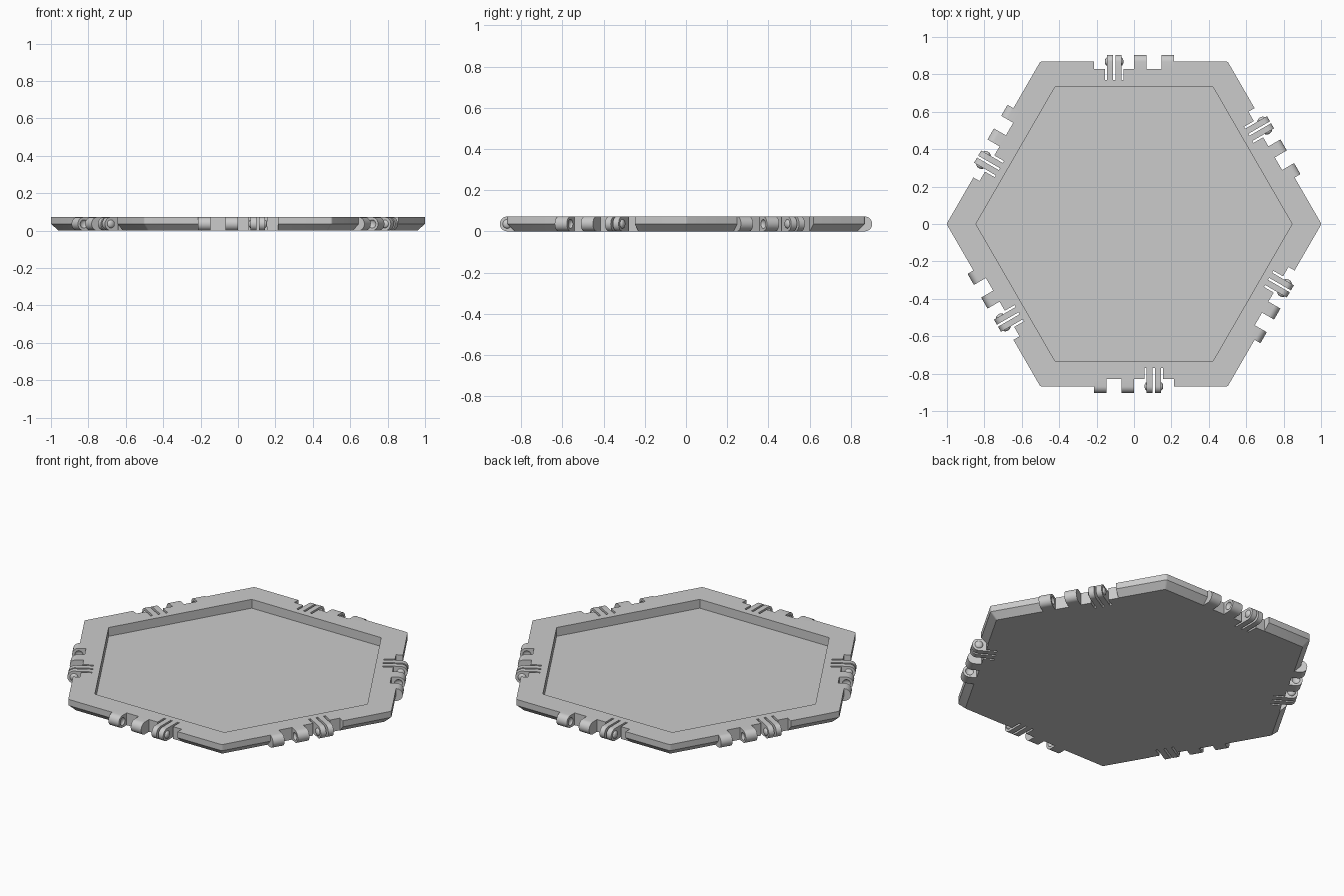
import bpy, bmesh
from math import pi, cos, sin, radians, sqrt
from mathutils import Matrix, Vector

if "Cube" in bpy.data.objects:
    bpy.data.objects.remove(bpy.data.objects["Cube"])

HEIGHT = 0.072
MID = HEIGHT / 2          # hinge axis height and knuckle radius
APOTHEM = 0.868           # hinge axis distance from the centre
NOTCH = 0.83              # notch back wall distance
SLIT_END = 0.77
HALF = 0.214              # half width of the notch
TEETH = [(-HALF, -0.146), (-0.068, 0.0)]
TONGUES = [(0.068, 0.100), (0.112, 0.144)]
SLITS = [0.062, 0.106, 0.150]

grey = bpy.data.materials.new("plain grey")
grey.use_nodes = True
grey.diffuse_color = (0.6, 0.6, 0.6, 1)
grey.node_tree.nodes["Principled BSDF"].inputs["Base Color"].default_value = grey.diffuse_color


def add_object(name, mesh):
    ob = bpy.data.objects.new(name, mesh)
    bpy.context.scene.collection.objects.link(ob)
    return ob


def finish_mesh(bm, name):
    bmesh.ops.recalc_face_normals(bm, faces=bm.faces[:])
    mesh = bpy.data.meshes.new(name)
    bm.to_mesh(mesh)
    bm.free()
    mesh.materials.append(grey)
    return mesh


def smooth(mesh):
    mesh.shade_smooth()
    mesh.set_sharp_from_angle(angle=radians(32))


def hexagon(apothem, rounding=0.0, steps=4):
    """Outline of a hexagon with corners on the x axis, optionally rounded."""
    pts = []
    centre = (apothem - rounding) * 2 / sqrt(3)
    for i in range(6):
        a = i * pi / 3
        c = Vector((centre * cos(a), centre * sin(a)))
        if not rounding:
            pts.append(c)
            continue
        for k in range(steps + 1):
            b = a + (k / steps - 0.5) * pi / 3
            pts.append(c + rounding * Vector((cos(b), sin(b))))
    return pts


def loft(bm, rings):
    """Closed solid through (outline, z) rings."""
    loops = [[bm.verts.new((p.x, p.y, z)) for p in pts] for pts, z in rings]
    n = len(loops[0])
    for lo, hi in zip(loops, loops[1:]):
        for i in range(n):
            j = (i + 1) % n
            bm.faces.new((lo[i], lo[j], hi[j], hi[i]))
    bm.faces.new(loops[0][::-1])
    bm.faces.new(loops[-1])


def box(bm, x0, x1, y0, y1, z0, z1, turn):
    m = (turn @ Matrix.Translation(((x0 + x1) / 2, (y0 + y1) / 2, (z0 + z1) / 2))
         @ Matrix.Diagonal((x1 - x0, y1 - y0, z1 - z0, 1)))
    bmesh.ops.create_cube(bm, size=1, matrix=m)


def knuckle(bm, x0, x1, steps=16):
    """Round-nosed lug running from the notch wall out to the hinge axis."""
    prof = [(-NOTCH, 0)]
    for k in range(steps + 1):
        a = -pi / 2 + pi * k / steps
        prof.append((-APOTHEM - MID * cos(a), MID + MID * sin(a)))
    prof.append((-NOTCH, HEIGHT))
    ends = [[bm.verts.new((x, y, z)) for y, z in prof] for x in (x0, x1)]
    n = len(prof)
    for i in range(n):
        j = (i + 1) % n
        bm.faces.new((ends[0][i], ends[0][j], ends[1][j], ends[1][i]))
    bm.faces.new(ends[0])
    bm.faces.new(ends[1][::-1])


def dome(bm, x, radius=0.022, depth=0.012):
    """Flattened ball lying on the hinge axis."""
    m = (Matrix.Translation((x, -APOTHEM, MID)) @ Matrix.Diagonal((depth, radius, radius, 1))
         @ Matrix.Rotation(pi / 2, 4, 'Y'))
    bmesh.ops.create_uvsphere(bm, u_segments=20, v_segments=10, radius=1, matrix=m)


def carve(ob, cutters):
    """Subtract each cutter mesh and keep the result as plain geometry."""
    helpers = []
    for mesh in cutters:
        cutter = add_object("cutter", mesh)
        cutter.hide_render = True
        helpers.append(cutter)
        mod = ob.modifiers.new("carve", 'BOOLEAN')
        mod.operation, mod.solver, mod.object = 'DIFFERENCE', 'EXACT', cutter
    deps = bpy.context.evaluated_depsgraph_get()
    result = bpy.data.meshes.new_from_object(ob.evaluated_get(deps))
    ob.modifiers.clear()
    ob.data = result
    for cutter in helpers:
        bpy.data.objects.remove(cutter)


TURNS = [Matrix.Rotation(i * pi / 3, 4, 'Z') for i in range(6)]

# Tray body: chamfered underside, straight upper rim
bm = bmesh.new()
loft(bm, [(hexagon(APOTHEM - MID, 0.012), 0),
          (hexagon(APOTHEM, 0.015), MID),
          (hexagon(APOTHEM, 0.015), HEIGHT)])
tray = add_object("tray", finish_mesh(bm, "tray"))

# Pocket, edge notches and clip slits
pocket = bmesh.new()
loft(pocket, [(hexagon(0.732), 0.02), (hexagon(0.732), HEIGHT + 0.1)])
notches, slits = bmesh.new(), bmesh.new()
for turn in TURNS:
    box(notches, -HALF, HALF, -1, -NOTCH, -0.1, 0.2, turn)
    for x in SLITS:
        box(slits, x - 0.006, x + 0.006, -0.9, -SLIT_END, -0.1, 0.2, turn)
carve(tray, [finish_mesh(b, "cutter") for b in (pocket, notches, slits)])
smooth(tray.data)

# Hinge teeth with sockets on their facing sides
bm = bmesh.new()
for x0, x1 in TEETH:
    knuckle(bm, x0, x1)
teeth = add_object("hinge_teeth_1", finish_mesh(bm, "hinge_teeth"))
sockets = bmesh.new()
for x in (TEETH[0][1], TEETH[1][0]):
    dome(sockets, x)
carve(teeth, [finish_mesh(sockets, "cutter")])
smooth(teeth.data)

# Snap clip: two springy tongues with domes on the outer sides
bm = bmesh.new()
for x0, x1 in TONGUES:
    knuckle(bm, x0, x1)
for x in (TONGUES[0][0], TONGUES[1][1]):
    dome(bm, x)
clip = add_object("snap_clip_1", finish_mesh(bm, "snap_clip"))
smooth(clip.data)

# Repeat the hinge around the other five edges
for i, turn in enumerate(TURNS[1:], 2):
    for part, name in ((teeth, "hinge_teeth"), (clip, "snap_clip")):
        add_object(f"{name}_{i}", part.data).matrix_world = turn
